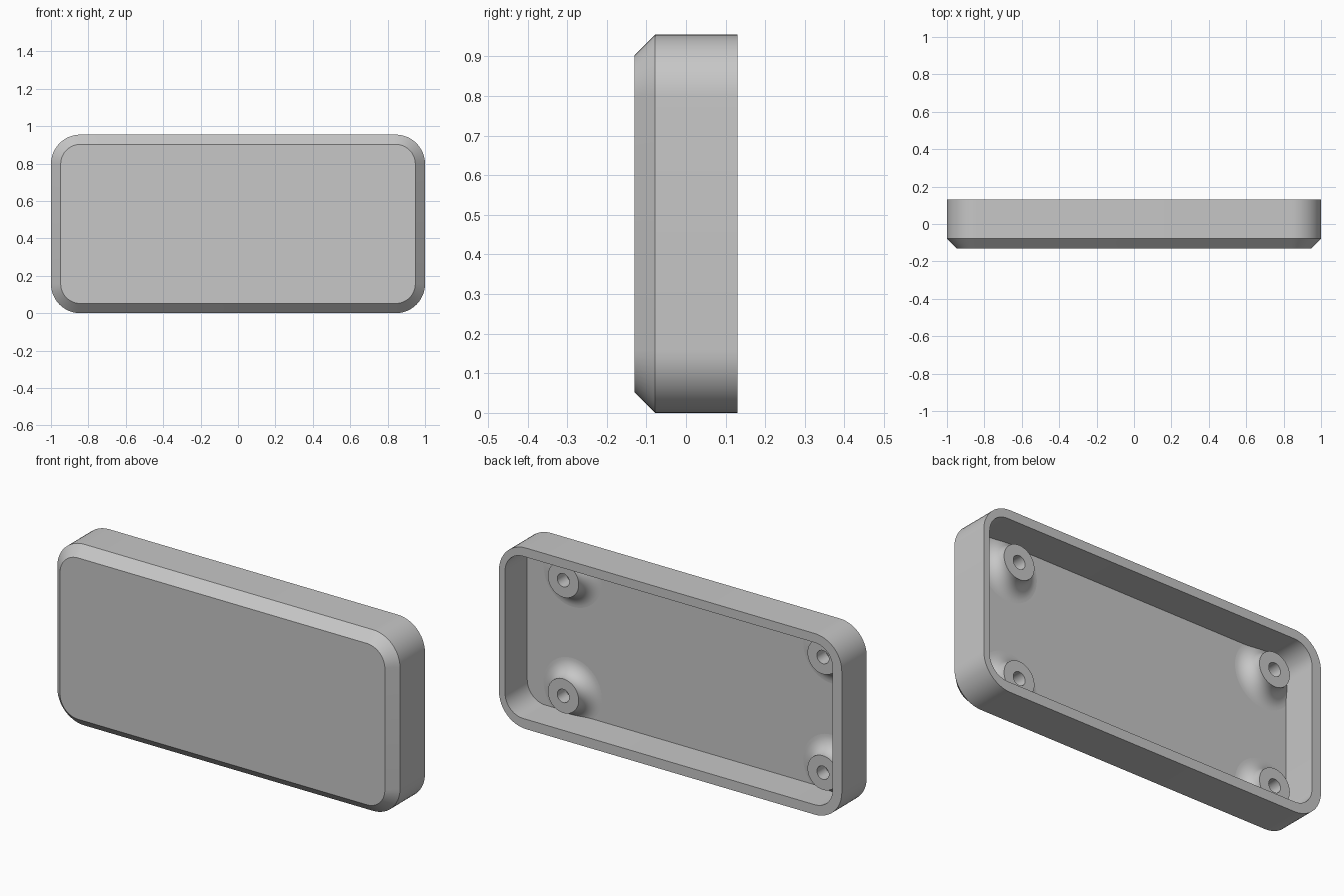
import bpy
import bmesh
import math

if "Cube" in bpy.data.objects:
    bpy.data.objects.remove(bpy.data.objects["Cube"])

grey = bpy.data.materials.new("plain_grey")
grey.diffuse_color = (0.57, 0.57, 0.57, 1)
grey.use_nodes = True
grey.node_tree.nodes["Principled BSDF"].inputs["Base Color"].default_value = grey.diffuse_color


def rounded_rect(x0, x1, z0, z1, r, y, steps=12):
    """Loop of points around a rounded rectangle at depth y."""
    corners = [(x1 - r, z1 - r, 0), (x0 + r, z1 - r, 90),
               (x0 + r, z0 + r, 180), (x1 - r, z0 + r, 270)]
    pts = []
    for cx, cz, start in corners:
        for i in range(steps + 1):
            a = math.radians(start + 90 * i / steps)
            pts.append((cx + r * math.cos(a), y, cz + r * math.sin(a)))
    return pts


def circle(cx, cz, r, y, n=48):
    return [(cx + r * math.cos(2 * math.pi * i / n), y,
             cz + r * math.sin(2 * math.pi * i / n)) for i in range(n)]


def loft(name, loops, cap_start=True, cap_end=True):
    """Skin consecutive loops and close the ends."""
    bm = bmesh.new()
    rings = [[bm.verts.new(p) for p in loop] for loop in loops]
    n = len(rings[0])
    for a, b in zip(rings, rings[1:]):
        for i in range(n):
            j = (i + 1) % n
            bm.faces.new((a[i], a[j], b[j], b[i]))
    if cap_start:
        bm.faces.new(rings[0][::-1])
    if cap_end:
        bm.faces.new(rings[-1])
    bmesh.ops.recalc_face_normals(bm, faces=bm.faces)
    mesh = bpy.data.meshes.new(name)
    bm.to_mesh(mesh)
    bm.free()
    mesh.materials.append(grey)
    obj = bpy.data.objects.new(name, mesh)
    bpy.context.collection.objects.link(obj)
    bpy.ops.object.select_all(action='DESELECT')
    obj.select_set(True)
    bpy.context.view_layer.objects.active = obj
    bpy.ops.object.shade_smooth_by_angle(angle=math.radians(30))
    return obj


H, R, C = 0.955, 0.157, 0.052      # height, corner radius, chamfer
FRONT, BACK, FLOOR = -0.13, 0.13, -0.055

# Hollow cover: chamfered front, straight sides, flat rim and open cavity
loft("cover_shell", [
    rounded_rect(-1 + C, 1 - C, C, H - C, R - C, FRONT),
    rounded_rect(-1, 1, 0, H, R, FRONT + C),
    rounded_rect(-1, 1, 0, H, R, BACK),
    rounded_rect(-0.947, 0.965, 0.052, H - 0.048, 0.105, BACK),
    rounded_rect(-0.947, 0.965, 0.052, H - 0.048, 0.105, FLOOR),
])

# Four screw bosses with flared bases and blind holes
BOSS_R, HOLE_R, TOP, FLARE = 0.09, 0.035, 0.023, 0.08
for side, x in (("left", -0.815), ("right", 0.70)):
    for level, z in (("lower", 0.1725), ("upper", 0.7825)):
        loops = []
        for i in range(11):
            a = math.radians(90 * i / 10)
            loops.append(circle(x, z, BOSS_R + FLARE * (1 - math.sin(a)),
                                FLOOR + (TOP - FLOOR - 0.004) * (1 - math.cos(a))))
        loops += [circle(x, z, BOSS_R, TOP),
                  circle(x, z, HOLE_R, TOP),
                  circle(x, z, HOLE_R, FLOOR + 0.004)]
        loft(f"{side}_{level}_screw_boss", loops, cap_start=False)
